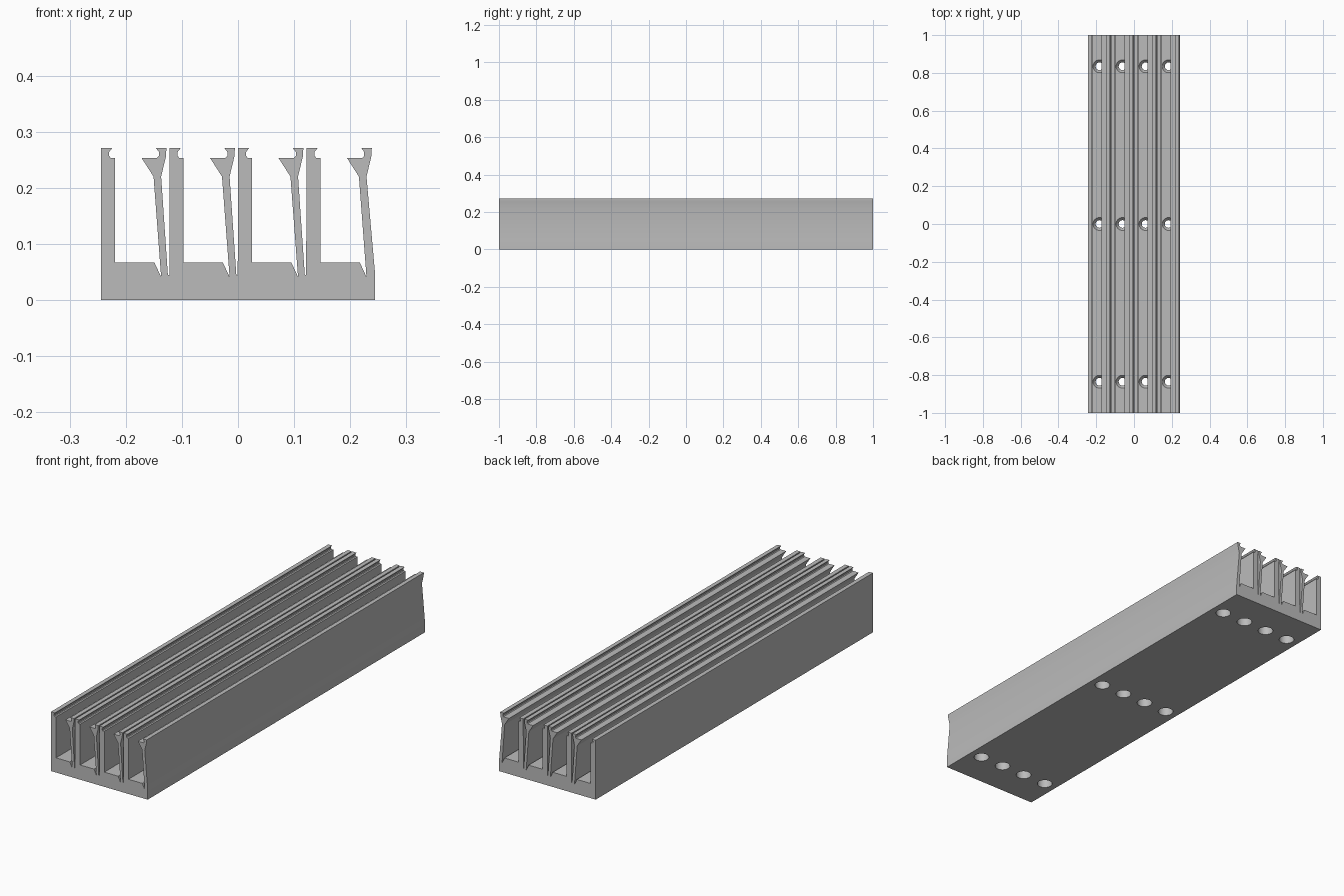
import bpy, bmesh, math

if "Cube" in bpy.data.objects:
    bpy.data.objects.remove(bpy.data.objects["Cube"])

PITCH = 0.122
LEFT = -0.244
TOP, LEDGE, FLOOR = 0.271, 0.2535, 0.067

grey = bpy.data.materials.new("plain grey")
grey.use_nodes = True
colour = (0.5, 0.5, 0.5, 1)
grey.diffuse_color = colour
grey.node_tree.nodes["Principled BSDF"].inputs["Base Color"].default_value = colour


def add_object(name, bm):
    bmesh.ops.recalc_face_normals(bm, faces=bm.faces)
    mesh = bpy.data.meshes.new(name)
    bm.to_mesh(mesh)
    bm.free()
    mesh.materials.append(grey)
    obj = bpy.data.objects.new(name, mesh)
    bpy.context.collection.objects.link(obj)
    return obj


# One channel: rigid wall, floor, then the springy clip arm (x from the wall's outer face)
wall = [(0, TOP), (0.020, TOP), (0.0145, 0.264), (0.0145, 0.257),
        (0.017, LEDGE), (0.025, LEDGE), (0.025, FLOOR)]
arm = [(0.095, FLOOR), (0.107, 0.041), (0.0935, 0.22), (0.072, LEDGE),
       (0.100, LEDGE), (0.103, 0.257), (0.103, 0.264), (0.0975, TOP),
       (0.1165, TOP), (0.1155, 0.2555), (0.107, 0.22)]
gap = [(0.119, 0.045), (0.1215, 0.045)]

# Whole cross-section, repeated over the four channels
section = [(LEFT, 0)]
for i in range(4):
    points = wall + arm + (gap if i < 3 else [])
    section += [(LEFT + i * PITCH + x, z) for x, z in points]
section += [(-LEFT, 0.05), (-LEFT, 0)]

bm = bmesh.new()
face = bm.faces.new([bm.verts.new((x, -1, z)) for x, z in section])
swept = bmesh.ops.extrude_face_region(bm, geom=[face])
moved = [v for v in swept["geom"] if isinstance(v, bmesh.types.BMVert)]
bmesh.ops.translate(bm, verts=moved, vec=(0, 2, 0))
rail = add_object("clip_rail", bm)

# Stepped, countersunk screw holes through every floor
hole = [(0.033, -0.02), (0.033, 0.04), (0.02, 0.04), (0.02, 0.05),
        (0.034, FLOOR), (0.034, 0.08)]
SIDES = 32
bm = bmesh.new()
for i in range(4):
    for y in (-0.835, 0, 0.835):
        cx = (i - 1.5) * PITCH
        rings = []
        for r, z in hole:
            rings.append([bm.verts.new((cx + r * math.cos(k * math.tau / SIDES),
                                        y + r * math.sin(k * math.tau / SIDES), z))
                          for k in range(SIDES)])
        for low, high in zip(rings, rings[1:]):
            for k in range(SIDES):
                n = (k + 1) % SIDES
                bm.faces.new((low[k], low[n], high[n], high[k]))
        bm.faces.new(rings[0])
        bm.faces.new(rings[-1])
cutter = add_object("screw_hole_cutter", bm)
cutter.hide_render = True
cutter.hide_viewport = True
cutter.display_type = 'WIRE'

cut = rail.modifiers.new("screw_holes", 'BOOLEAN')
cut.operation = 'DIFFERENCE'
cut.solver = 'EXACT'
cut.object = cutter

# Bake the holes in, then shade round parts smooth
bpy.context.view_layer.update()
baked = bpy.data.meshes.new_from_object(rail.evaluated_get(bpy.context.evaluated_depsgraph_get()))
rail.modifiers.clear()
rail.data = baked
bpy.data.objects.remove(cutter)
bpy.ops.object.select_all(action='DESELECT')
rail.select_set(True)
bpy.context.view_layer.objects.active = rail
bpy.ops.object.shade_smooth_by_angle(angle=math.radians(25))
